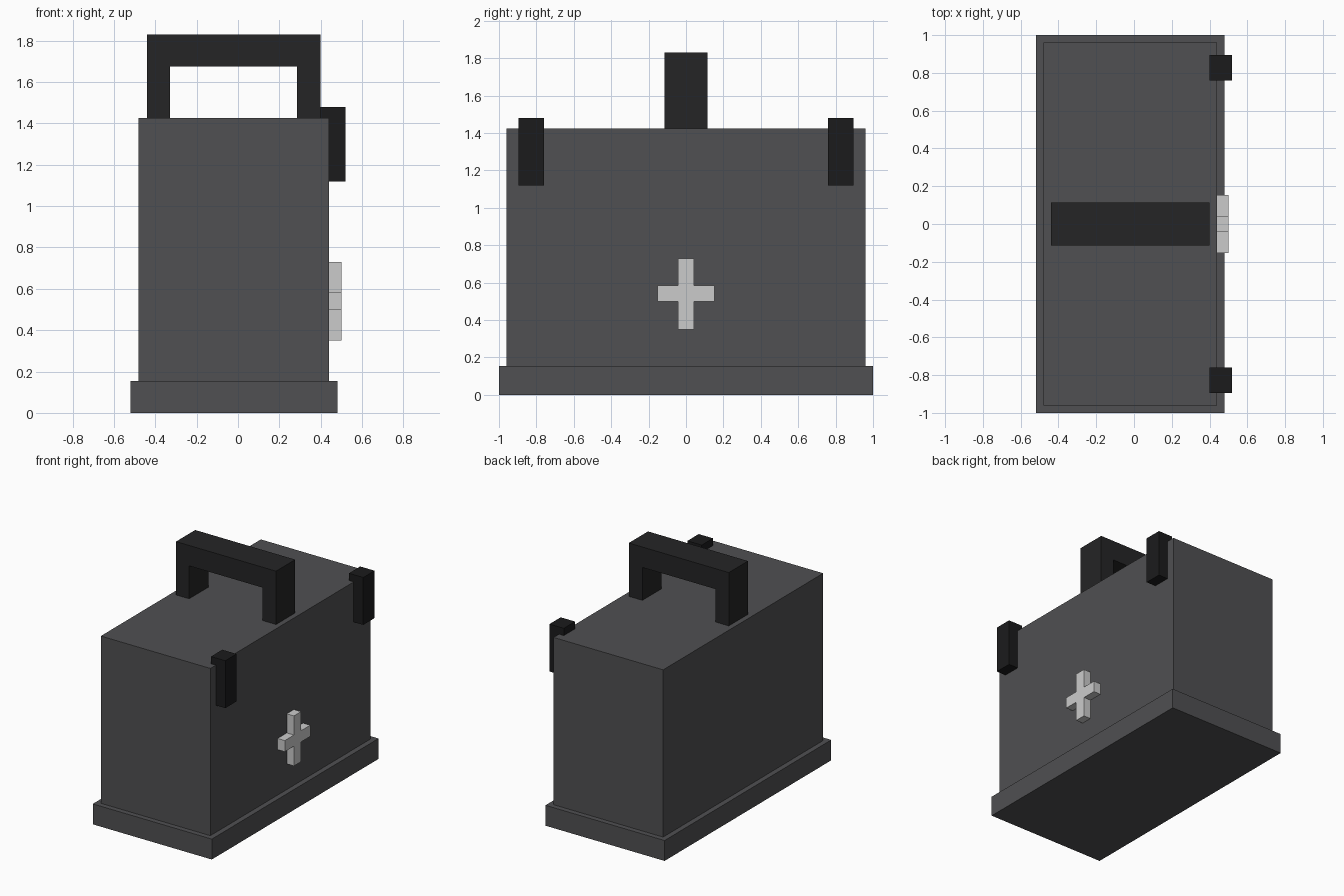
import bpy
import bmesh

if "Cube" in bpy.data.objects:
    bpy.data.objects.remove(bpy.data.objects["Cube"])


def material(name, value):
    mat = bpy.data.materials.new(name)
    mat.diffuse_color = (value, value, value * 1.05, 1)
    mat.use_nodes = True
    mat.node_tree.nodes["Principled BSDF"].inputs["Base Color"].default_value = mat.diffuse_color
    return mat


def prism(name, profile, axis, lo, hi, mat=None):
    """Extrude a closed 2D profile along the x, y or z axis from lo to hi."""
    def point(a, b, d):
        return {'x': (d, a, b), 'y': (a, d, b), 'z': (a, b, d)}[axis]
    bm = bmesh.new()
    face = bm.faces.new([bm.verts.new(point(a, b, lo)) for a, b in profile])
    ext = bmesh.ops.extrude_face_region(bm, geom=[face], use_keep_orig=True)
    index = 'xyz'.index(axis)
    for v in ext['geom']:
        if isinstance(v, bmesh.types.BMVert):
            v.co[index] = hi
    bmesh.ops.recalc_face_normals(bm, faces=bm.faces[:])
    mesh = bpy.data.meshes.new(name)
    bm.to_mesh(mesh)
    bm.free()
    obj = bpy.data.objects.new(name, mesh)
    bpy.context.collection.objects.link(obj)
    if mat:
        mesh.materials.append(mat)
    return obj


def box(name, x, y, z, mat=None):
    rect = [(x[0], y[0]), (x[1], y[0]), (x[1], y[1]), (x[0], y[1])]
    return prism(name, rect, 'z', z[0], z[1], mat)


case_mat = material("dark_grey", 0.08)
handle_mat = material("charcoal", 0.018)
latch_mat = material("black", 0.011)

# Case and its wider foot
box("base", (-0.52, 0.48), (-1, 1), (0, 0.155), case_mat)
box("body", (-0.48, 0.44), (-0.96, 0.96), (0.155, 1.425), case_mat)

# Carrying handle: an arch profile
arch = [(-0.44, 1.425), (-0.44, 1.83), (0.40, 1.83), (0.40, 1.425),
        (0.286, 1.425), (0.286, 1.675), (-0.33, 1.675), (-0.33, 1.425)]
prism("handle", arch, 'y', -0.115, 0.115, handle_mat)

# Latches over the top edge, mirrored about y = 0
latch = box("latches", (0.40, 0.52), (0.76, 0.895), (1.12, 1.48), latch_mat)
mirror = latch.modifiers.new("mirror", 'MIRROR')
mirror.use_axis = (False, True, False)

# Raised cross badge
w, h, arm, lo, hi = 0.043, 0.153, (0.50, 0.585), 0.35, 0.73
cross = [(-w, lo), (w, lo), (w, arm[0]), (h, arm[0]), (h, arm[1]), (w, arm[1]),
         (w, hi), (-w, hi), (-w, arm[1]), (-h, arm[1]), (-h, arm[0]), (-w, arm[0])]
prism("cross_badge", cross, 'x', 0.44, 0.50)
